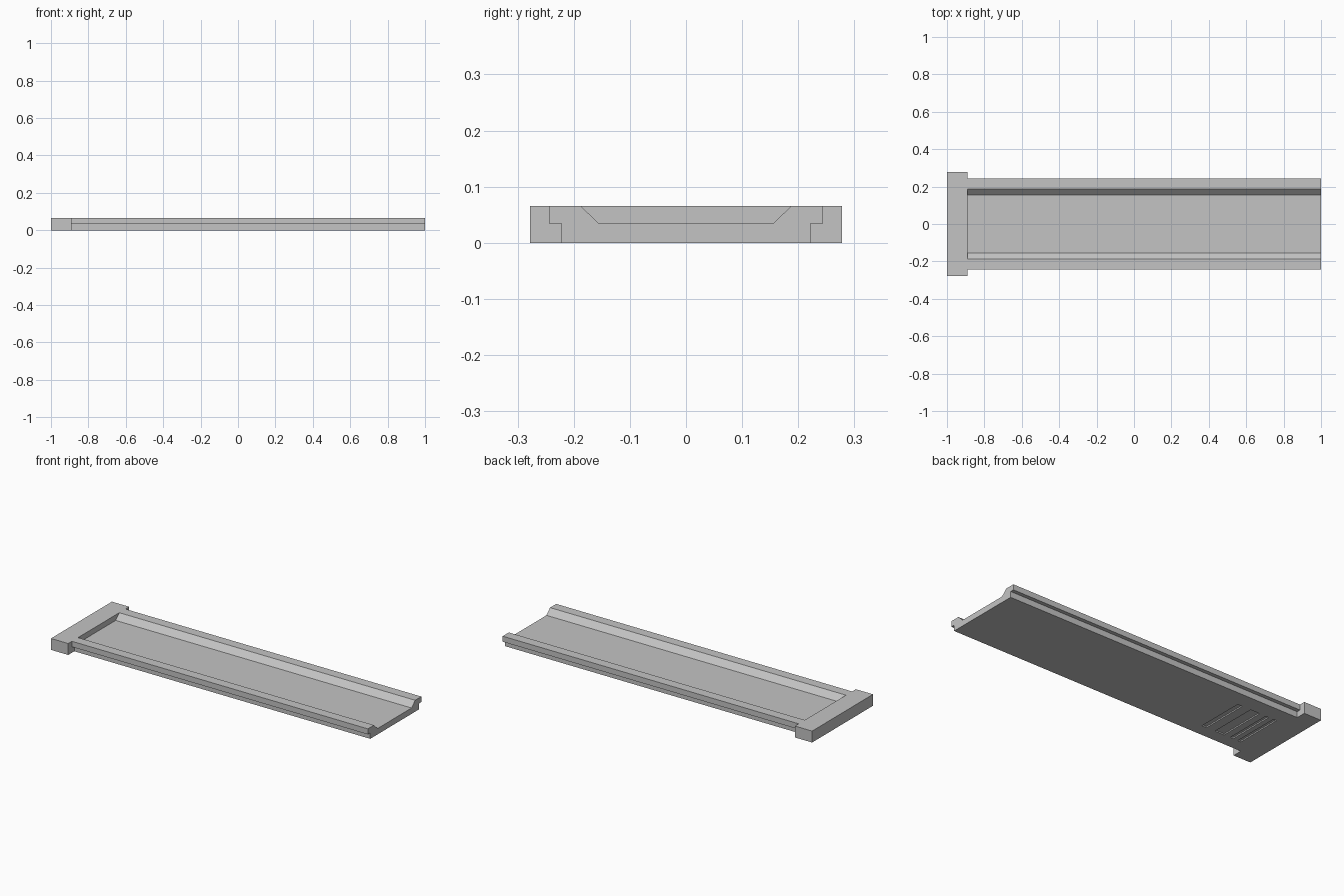
import bpy, bmesh
from mathutils import Matrix, Vector

cube = bpy.data.objects.get("Cube")
if cube:
    bpy.data.objects.remove(cube, do_unlink=True)

HEIGHT, STEP = 0.066, 0.034
COLLAR_X = -0.89

grey = bpy.data.materials.new("light_grey")
grey.use_nodes = True
grey.diffuse_color = (0.55, 0.55, 0.55, 1)
grey.node_tree.nodes["Principled BSDF"].inputs["Base Color"].default_value = grey.diffuse_color


def finish(name, bm):
    bmesh.ops.recalc_face_normals(bm, faces=bm.faces)
    mesh = bpy.data.meshes.new(name)
    bm.to_mesh(mesh)
    bm.free()
    mesh.materials.append(grey)
    obj = bpy.data.objects.new(name, mesh)
    bpy.context.collection.objects.link(obj)
    return obj


def box(name, low, high):
    low, high = Vector(low), Vector(high)
    bm = bmesh.new()
    bmesh.ops.create_cube(bm, size=1, matrix=Matrix.Translation((low + high) / 2)
                          @ Matrix.Diagonal((*(high - low), 1)))
    return finish(name, bm)


def extrude_profile(name, points, x0, x1):
    bm = bmesh.new()
    face = bm.faces.new([bm.verts.new((x0, y, z)) for y, z in points])
    result = bmesh.ops.extrude_face_region(bm, geom=[face])
    verts = [v for v in result["geom"] if isinstance(v, bmesh.types.BMVert)]
    bmesh.ops.translate(bm, verts=verts, vec=(x1 - x0, 0, 0))
    return finish(name, bm)


def combine(target, other, operation):
    mod = target.modifiers.new(operation.title(), "BOOLEAN")
    mod.operation, mod.object, mod.solver = operation, other, "EXACT"
    bpy.context.view_layer.objects.active = target
    bpy.ops.object.modifier_apply(modifier=mod.name)
    bpy.data.objects.remove(other, do_unlink=True)


# Stepped rail body with its wide end collar
half = [(0.222, 0), (0.222, STEP), (0.244, STEP), (0.244, HEIGHT)]
outline = half + [(-y, z) for y, z in reversed(half)]
tray = extrude_profile("sliding_tray", outline, -0.95, 1)
combine(tray, box("end_collar", (-1, -0.278, 0), (COLLAR_X, 0.278, HEIGHT)), "UNION")

# Channel with sloping sides, open at one end
top = HEIGHT + 0.034
channel = [(-0.155, STEP), (0.155, STEP), (0.223, top), (-0.223, top)]
combine(tray, extrude_profile("channel_cutter", channel, COLLAR_X, 1.1), "DIFFERENCE")

# Shallow grip slots on the underside
for x, width in ((-0.82, 0.02), (-0.77, 0.02), (-0.69, 0.06), (-0.59, 0.03)):
    slot = box("slot_cutter", (x - width / 2, -0.15, -0.02), (x + width / 2, 0.13, 0.007))
    combine(tray, slot, "DIFFERENCE")

# Merge coplanar faces
bm = bmesh.new()
bm.from_mesh(tray.data)
bmesh.ops.remove_doubles(bm, verts=bm.verts, dist=0.0001)
bmesh.ops.dissolve_limit(bm, angle_limit=0.01, verts=bm.verts, edges=bm.edges)
bm.to_mesh(tray.data)
bm.free()
